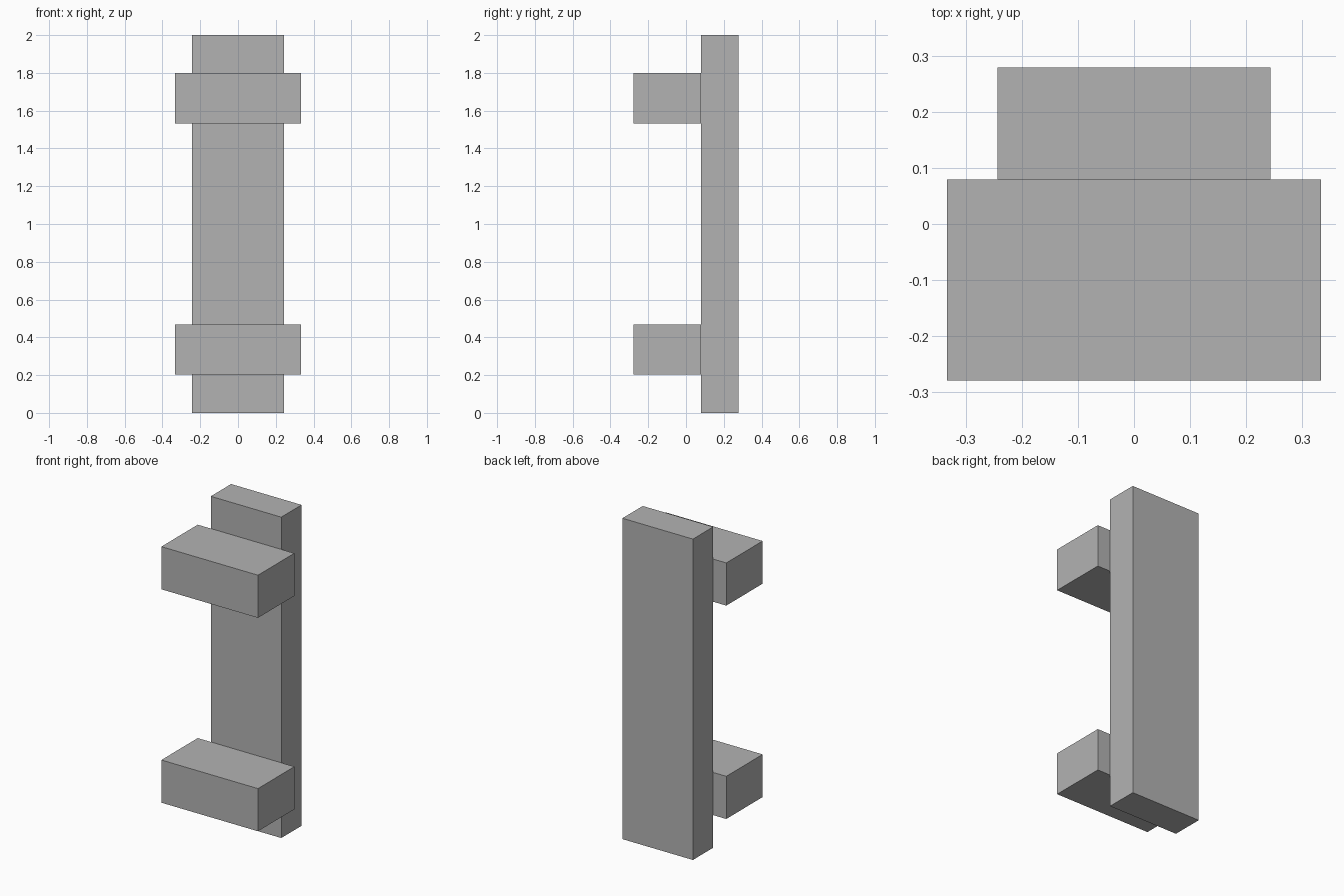
import bpy

default = bpy.data.objects.get("Cube")
if default:
    bpy.data.objects.remove(default, do_unlink=True)

# Single grey material
grey = bpy.data.materials.new("plain_grey")
grey.use_nodes = True
colour = (0.45, 0.45, 0.45, 1)
grey.diffuse_color = colour
grey.node_tree.nodes["Principled BSDF"].inputs["Base Color"].default_value = colour


def box(name, low, high):
    """Add a box spanning two opposite corners."""
    bpy.ops.mesh.primitive_cube_add(size=1)
    obj = bpy.context.object
    obj.name = name
    obj.location = [(a + b) / 2 for a, b in zip(low, high)]
    obj.scale = [b - a for a, b in zip(low, high)]
    bpy.ops.object.transform_apply(location=False, rotation=False, scale=True)
    obj.data.materials.append(grey)
    return obj


# Tall plank at the back
box("upright_plank", (-0.243, 0.079, 0), (0.243, 0.279, 2))

# Two wider blocks on its front face
for name, bottom in (("lower_block", 0.203), ("upper_block", 1.533)):
    box(name, (-0.333, -0.279, bottom), (0.333, 0.079, bottom + 0.266))
